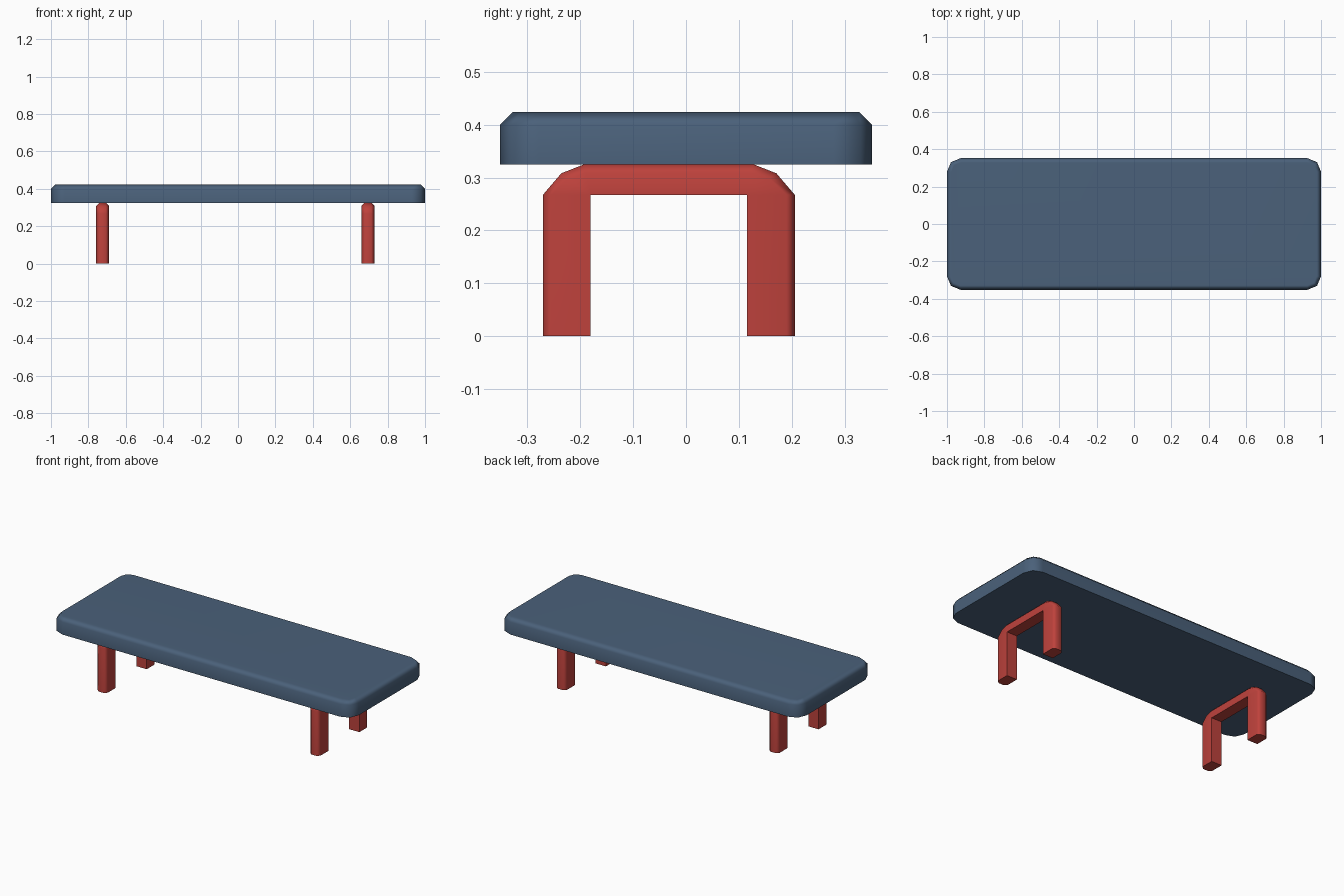
import bpy, bmesh, math

if "Cube" in bpy.data.objects:
    bpy.data.objects.remove(bpy.data.objects["Cube"])


def material(name, rgb):
    m = bpy.data.materials.new(name)
    m.diffuse_color = (*rgb, 1)
    m.use_nodes = True
    m.node_tree.nodes["Principled BSDF"].inputs["Base Color"].default_value = m.diffuse_color
    return m


BLUE = material("slate blue", (0.069, 0.119, 0.195))
RED = material("brick red", (0.514, 0.054, 0.045))


def finish(name, bm, mat):
    bmesh.ops.remove_doubles(bm, verts=bm.verts, dist=1e-5)
    bmesh.ops.recalc_face_normals(bm, faces=bm.faces)
    me = bpy.data.meshes.new(name)
    bm.to_mesh(me)
    bm.free()
    me.materials.append(mat)
    ob = bpy.data.objects.new(name, me)
    bpy.context.collection.objects.link(ob)
    bpy.ops.object.select_all(action='DESELECT')
    ob.select_set(True)
    bpy.context.view_layer.objects.active = ob
    bpy.ops.object.shade_smooth_by_angle(angle=math.radians(50))
    wn = ob.modifiers.new("weighted normals", 'WEIGHTED_NORMAL')
    wn.keep_sharp = True
    return ob


def skin(bm, rings, closed_ring=True):
    """Join successive rings of points with quads and cap both ends."""
    vs = [[bm.verts.new(p) for p in r] for r in rings]
    n = len(vs[0])
    for a, b in zip(vs, vs[1:]):
        for i in range(n):
            j = (i + 1) % n
            bm.faces.new((a[i], a[j], b[j], b[i]))
    bm.faces.new(vs[0])
    bm.faces.new(vs[-1])


# Seat: slab with rounded corners and a chamfered top rim
def seat_ring(inset, z, r=0.073, hx=1.0, hy=0.352):
    r -= inset
    pts = []
    for k, (sx, sy) in enumerate(((1, 1), (-1, 1), (-1, -1), (1, -1))):
        cx, cy = sx * (hx - inset - r), sy * (hy - inset - r)
        for s in range(3):
            a = math.radians(90 * k + 45 * s)
            pts.append((cx + r * math.cos(a), cy + r * math.sin(a), z))
    return pts


bm = bmesh.new()
skin(bm, [seat_ring(0, 0.325), seat_ring(0, 0.400), seat_ring(0.024, 0.424)])
finish("seat", bm, BLUE)

# Leg frames: arch with chamfered outer edges, (outer point, inner point) stations
HALF, CH, MID = 0.034, 0.016, -0.0325
side = [((0.2385, 0), (0.148, 0)),
        ((0.2385, 0.267), (0.148, 0.267)),
        ((0.2035, 0.308), (0.148, 0.267)),
        ((0.160, 0.325), (0.148, 0.267))]
stations = side + [((-o[0], o[1]), (-i[0], i[1])) for o, i in reversed(side)]


def leg_section(x, o, i):
    d = math.dist(o, i)
    s = [o[k] + (i[k] - o[k]) * CH / d for k in (0, 1)]
    prof = [(-HALF, i), (-HALF, s), (-HALF + CH, o),
            (HALF - CH, o), (HALF, s), (HALF, i)]
    return [(x + dx, MID + p[0], p[1]) for dx, p in prof]


for name, x in (("left_leg_frame", -0.724), ("right_leg_frame", 0.695)):
    bm = bmesh.new()
    skin(bm, [leg_section(x, o, i) for o, i in stations])
    finish(name, bm, RED)
